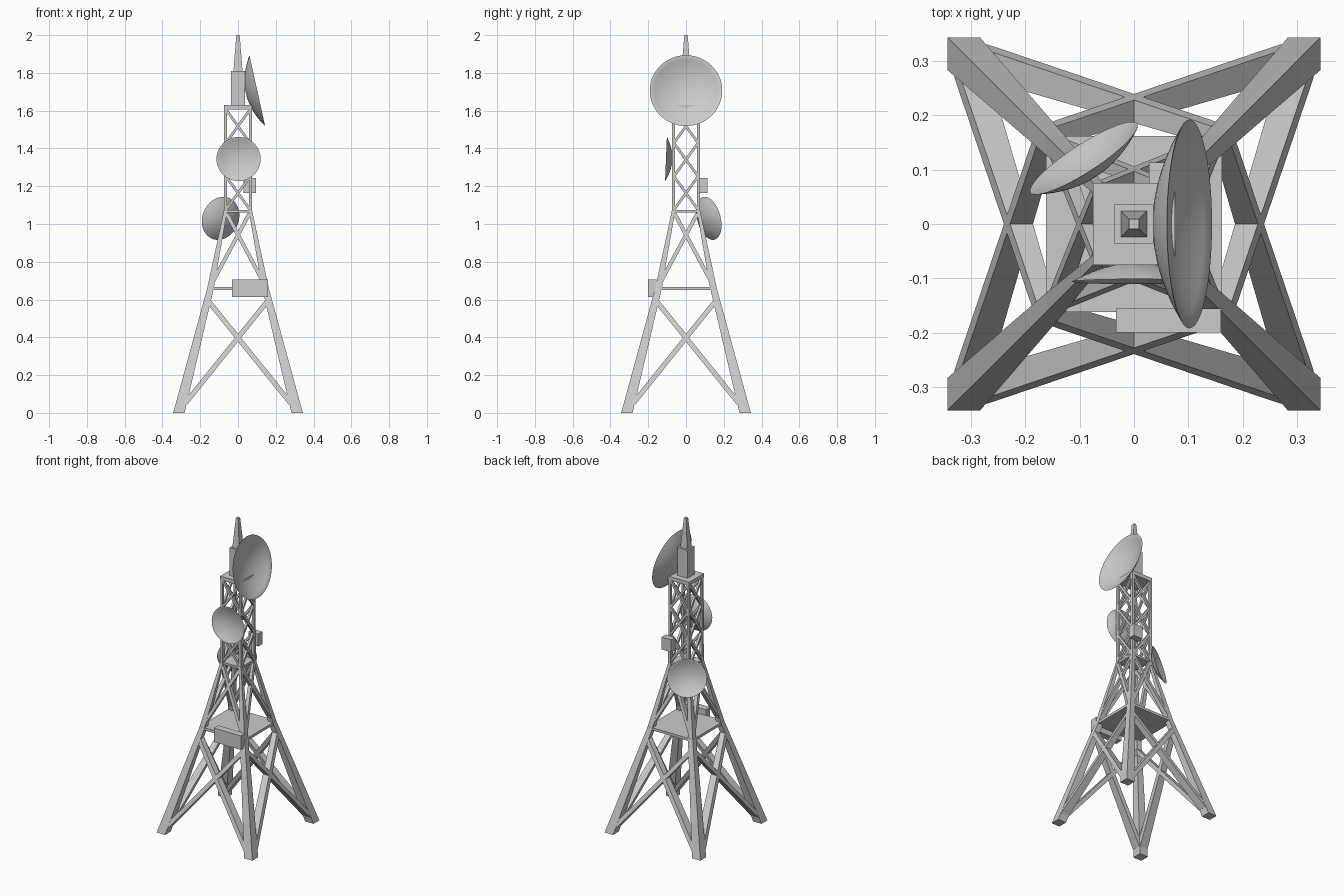
import bpy, bmesh, math
from mathutils import Vector, Matrix

if "Cube" in bpy.data.objects:
    bpy.data.objects.remove(bpy.data.objects["Cube"])

# tower section: height, outer half width, inner half width of the corner legs
LEVELS = [(0, 0.343, 0.283), (0.66, 0.163, 0.128), (1.07, 0.075, 0.057), (1.61, 0.074, 0.059)]


def finish(name, bm):
    bmesh.ops.recalc_face_normals(bm, faces=bm.faces)
    me = bpy.data.meshes.new(name)
    bm.to_mesh(me)
    bm.free()
    ob = bpy.data.objects.new(name, me)
    bpy.context.collection.objects.link(ob)
    return ob


def loft(bm, rings, caps=True):
    """Skin a list of closed point rings."""
    vs = [[bm.verts.new(p) for p in r] for r in rings]
    for a, b in zip(vs, vs[1:]):
        for i in range(len(a)):
            j = (i + 1) % len(a)
            bm.faces.new((a[i], a[j], b[j], b[i]))
    if caps:
        bm.faces.new(vs[0])
        bm.faces.new(vs[-1])


def rect(x0, x1, y0, y1, z):
    return [(x0, y0, z), (x1, y0, z), (x1, y1, z), (x0, y1, z)]


def box(name, x0, x1, y0, y1, z0, z1):
    bm = bmesh.new()
    loft(bm, [rect(x0, x1, y0, y1, z0), rect(x0, x1, y0, y1, z1)])
    return finish(name, bm)


def section(z):
    """Outer and inner half widths of the tower at height z."""
    for (za, oa, ia), (zb, ob, ib) in zip(LEVELS, LEVELS[1:]):
        if z <= zb:
            t = (z - za) / (zb - za)
            return oa + (ob - oa) * t, ia + (ib - ia) * t
    return LEVELS[-1][1:]


def cross_braces(name, x0, z0, x1, z1, w):
    """X brace on all four tower faces, as deep as the legs."""
    bm = bmesh.new()
    d = Vector((x1 + x0, z1 - z0)).normalized()
    n = Vector((-d.y, d.x)) * w
    for k in range(4):
        rot = Matrix.Rotation(k * math.pi / 2, 3, 'Z')
        for s in (1, -1):
            rings = []
            for x, z in ((-x0, z0), (x1, z1)):
                ring = []
                for e, inner in ((1, 0), (-1, 0), (-1, 1), (1, 1)):
                    px, pz = x + e * n.x, z + e * n.y
                    o, i = section(pz)
                    y = -(i + 0.001) if inner else -(o - 0.001)
                    ring.append(rot @ Vector((s * px, y, pz)))
                rings.append(ring)
            loft(bm, rings)
    return finish(name, bm)


def dish(name, center, normal, radius, depth, thick=0.006):
    """Shallow paraboloid shell, opening along normal, rim centred at center."""
    bm = bmesh.new()
    seg, n = 48, 10
    prof = [(radius * k / n, -depth * (1 - (k / n) ** 2)) for k in range(1, n + 1)]
    inner = [(r * 0.98, h * (1 - thick / depth)) for r, h in reversed(prof)]
    rings = [[(r * math.cos(2 * math.pi * s / seg), r * math.sin(2 * math.pi * s / seg), h)
              for s in range(seg)] for r, h in prof + inner]
    loft(bm, rings)
    ob = finish(name, bm)
    q = Vector(normal).to_track_quat('Z', 'Y').to_matrix().to_4x4()
    ob.data.transform(Matrix.Translation(center) @ q)
    bpy.ops.object.select_all(action='DESELECT')
    ob.select_set(True)
    bpy.context.view_layer.objects.active = ob
    bpy.ops.object.shade_smooth_by_angle(angle=math.radians(40))
    return ob


# four tapering corner legs
bm = bmesh.new()
for sx in (1, -1):
    for sy in (1, -1):
        loft(bm, [rect(sx * i, sx * o, sy * i, sy * o, z) for z, o, i in LEVELS])
finish("corner_legs", bm)

# lattice bracing, lower, middle and three upper bays
cross_braces("lower_braces", 0.28, 0.05, 0.155, 0.59, 0.013)
cross_braces("middle_braces", 0.135, 0.69, 0.06, 1.055, 0.010)
for k in range(3):
    z = 1.075 + 0.177 * k
    cross_braces(f"upper_braces_{k + 1}", 0.064, z, 0.064, z + 0.177, 0.007)

# platforms and cap
box("lower_platform", -0.162, 0.162, -0.162, 0.162, 0.65, 0.667)
box("upper_platform", -0.07, 0.07, -0.07, 0.07, 1.061, 1.075)
box("top_cap", -0.075, 0.075, -0.075, 0.075, 1.605, 1.63)

# mast and spire
box("mast", -0.036, 0.036, -0.036, 0.036, 1.63, 1.81)
bm = bmesh.new()
loft(bm, [rect(-h, h, -h, h, z) for h, z in ((0.024, 1.81), (0.009, 2.0))])
finish("spire", bm)

# equipment boxes
box("front_equipment_box", -0.033, 0.16, -0.2, -0.155, 0.614, 0.705)
box("rear_equipment_box", 0.028, 0.096, 0.07, 0.113, 1.164, 1.244)

# dishes
dish("large_dish", (0.102, 0, 1.706), (0.976, 0, 0.216), 0.192, 0.062)
dish("front_dish", (0.003, -0.106, 1.344), (0, -1, 0.04), 0.117, 0.034)
dish("rear_dish", (-0.092, 0.121, 1.03), (-0.53, 0.82, 0.22), 0.117, 0.037)
